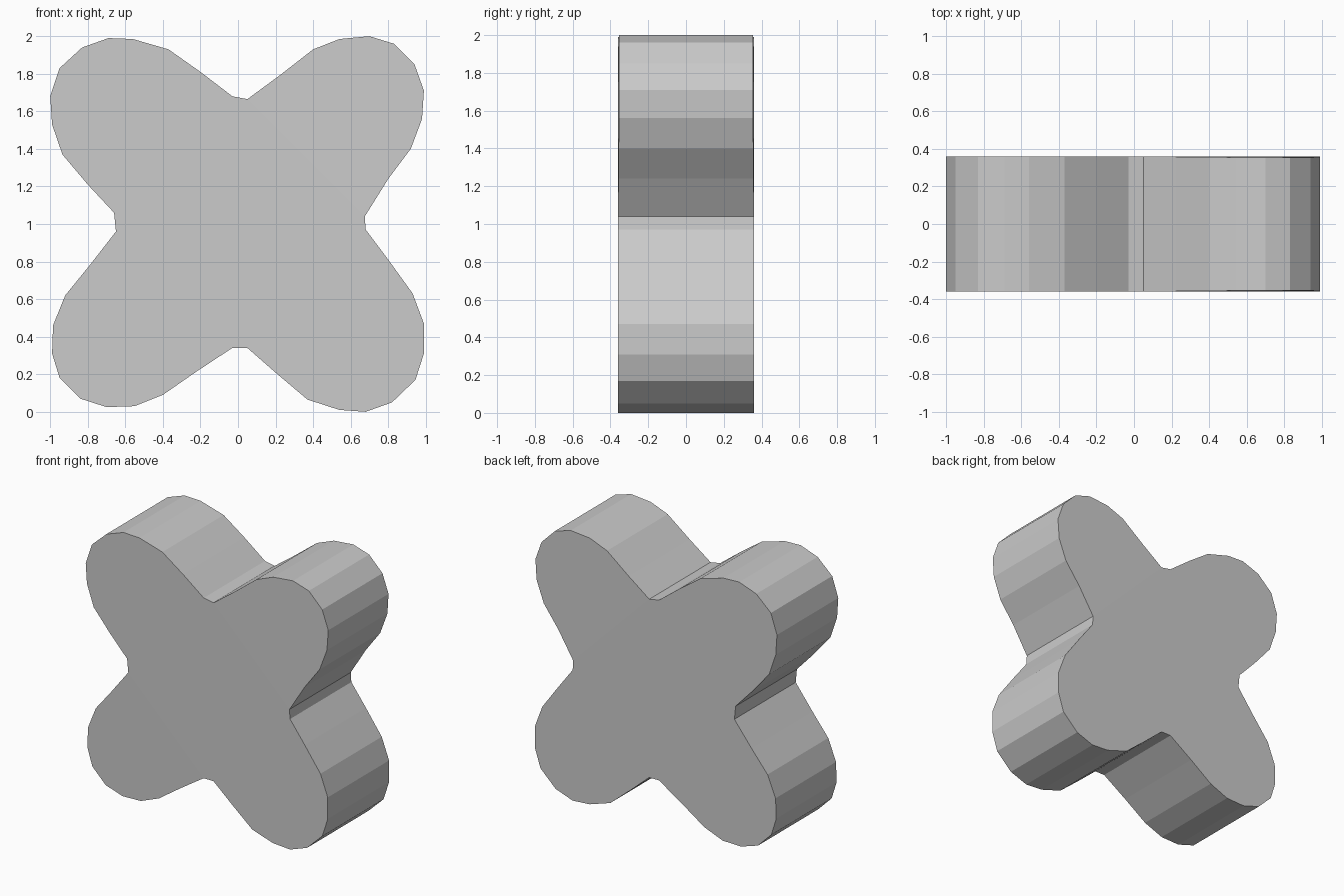
import bpy, bmesh

# Outline of the four-lobed cross in x, z: each lobe listed from notch to notch
upper_right = [(0.05, 1.665), (0.22, 1.79), (0.40, 1.93), (0.54, 1.985), (0.70, 2.0),
               (0.83, 1.96), (0.94, 1.85), (0.99, 1.71), (0.98, 1.56), (0.92, 1.40),
               (0.80, 1.24), (0.675, 1.04)]
lower_right = [(0.68, 0.97), (0.80, 0.81), (0.93, 0.63), (0.99, 0.47), (0.99, 0.31),
               (0.945, 0.17), (0.82, 0.05), (0.68, 0.0), (0.54, 0.01), (0.37, 0.065),
               (0.21, 0.20), (0.05, 0.34)]
lower_left = [(-0.03, 0.34), (-0.22, 0.215), (-0.40, 0.09), (-0.55, 0.03), (-0.70, 0.025),
              (-0.84, 0.07), (-0.95, 0.18), (-0.99, 0.31), (-0.985, 0.46), (-0.92, 0.62),
              (-0.79, 0.78), (-0.65, 0.96)]
upper_left = [(-0.66, 1.06), (-0.80, 1.21), (-0.935, 1.37), (-0.99, 1.53), (-1.0, 1.68),
              (-0.95, 1.83), (-0.83, 1.94), (-0.69, 1.99), (-0.56, 1.985), (-0.37, 1.93),
              (-0.20, 1.81), (-0.03, 1.68)]
outline = upper_right + lower_right + lower_left + upper_left
n = len(outline)
half = 0.36


def depth(x, z):
    """The upper right and lower left lobes thin very slightly to their tips."""
    return half - 0.006 * min(1, max(0, abs(x + z - 1) - 0.7))


bm = bmesh.new()
front = [bm.verts.new((x, -depth(x, z), z)) for x, z in outline]
back = [bm.verts.new((x, depth(x, z), z)) for x, z in outline]

# Rim
for i in range(n):
    j = (i + 1) % n
    bm.faces.new((front[i], front[j], back[j], back[i]))

# Front and back: one long diagonal bar plus a lobe on either side
for ring in (front, back):
    bm.faces.new(ring[0:12])
    bm.faces.new(ring[24:36])
    bm.faces.new([ring[0]] + ring[11:25] + ring[35:])

bmesh.ops.recalc_face_normals(bm, faces=bm.faces)
mesh = bpy.data.meshes.new("cross_block")
bm.to_mesh(mesh)
bm.free()
bpy.context.collection.objects.link(bpy.data.objects.new("cross_block", mesh))
